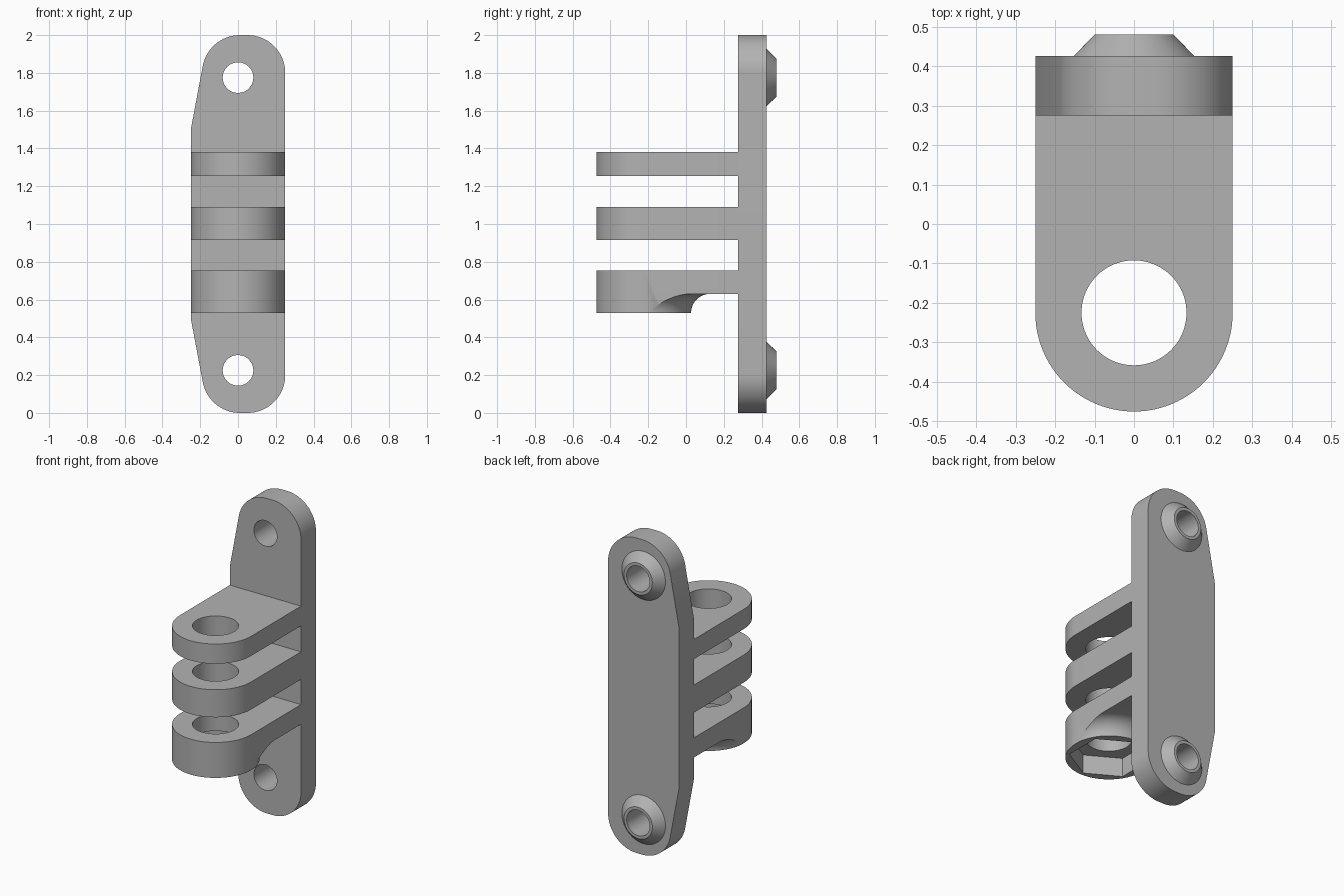
import bpy, bmesh, math
from mathutils import Matrix, Vector

cube = bpy.data.objects.get("Cube")
if cube:
    bpy.data.objects.remove(cube, do_unlink=True)

grey = bpy.data.materials.new("plain_grey")
grey.use_nodes = True
COLOUR = (0.45, 0.45, 0.45, 1)
grey.diffuse_color = COLOUR
grey.node_tree.nodes["Principled BSDF"].inputs["Base Color"].default_value = COLOUR


def finish(name, bm):
    bmesh.ops.recalc_face_normals(bm, faces=bm.faces)
    mesh = bpy.data.meshes.new(name)
    bm.to_mesh(mesh)
    bm.free()
    mesh.materials.append(grey)
    obj = bpy.data.objects.new(name, mesh)
    bpy.context.collection.objects.link(obj)
    return obj


def arc(cx, cy, r, start, end, n=24):
    angles = [math.radians(start + (end - start) * i / n) for i in range(n + 1)]
    return [(cx + r * math.cos(a), cy + r * math.sin(a)) for a in angles]


def prism(name, outline, lo, hi, along_y=False):
    """Extrude an outline along z, or an x-z outline along y."""
    bm = bmesh.new()
    place = (lambda a, b: (a, lo, b)) if along_y else (lambda a, b: (a, b, lo))
    face = bm.faces.new([bm.verts.new(place(a, b)) for a, b in outline])
    out = bmesh.ops.extrude_face_region(bm, geom=[face])
    step = Vector((0, hi - lo, 0)) if along_y else Vector((0, 0, hi - lo))
    bmesh.ops.translate(bm, vec=step, verts=[v for v in out["geom"] if isinstance(v, bmesh.types.BMVert)])
    return finish(name, bm)


def lathe(name, profile, centre, turn=Matrix(), n=96):
    """Revolve an (r, z) profile that starts and ends on the axis."""
    bm = bmesh.new()
    verts = [bm.verts.new((r, 0, z)) for r, z in profile]
    edges = [bm.edges.new(pair) for pair in zip(verts, verts[1:])]
    bmesh.ops.spin(bm, geom=verts + edges, cent=(0, 0, 0), axis=(0, 0, 1), angle=math.tau, steps=n)
    bmesh.ops.remove_doubles(bm, verts=bm.verts, dist=0.0001)
    bmesh.ops.transform(bm, matrix=Matrix.Translation(centre) @ turn, verts=bm.verts)
    return finish(name, bm)


def cut(obj, tool, operation="DIFFERENCE"):
    mod = obj.modifiers.new("cut", "BOOLEAN")
    mod.operation, mod.solver, mod.object = operation, "EXACT", tool
    bpy.context.view_layer.objects.active = obj
    bpy.ops.object.modifier_apply(modifier=mod.name)
    bpy.data.objects.remove(tool, do_unlink=True)


BACK, FACE = 0.425, 0.275
PIN_Y = -0.225
SCREWS = {"lower": 0.225, "upper": 1.775}

# Mounting plate with rounded ends and one tapered side
upper_end = arc(0.05, 1.8, 0.2, 0, 90) + arc(0.01, 1.8, 0.2, 90, 170)
half = upper_end + [(-0.25, 1.5)]
plate = prism("mounting_plate", half + [(x, 2 - z) for x, z in reversed(half)], FACE, BACK, True)

# Conical screw seats on the back, with holes through plate and seats
for label, z in SCREWS.items():
    seat = lathe(label + "_screw_seat", [(0, 0), (0.153, 0), (0.1, 0.055), (0, 0.055)],
                 (0, BACK, z), Matrix.Rotation(-math.pi / 2, 4, "X"))
    for part in (plate, seat):
        cut(part, prism("screw_hole", arc(0, z, 0.081, 0, 360, 64)[:-1], 0, 0.6, True))

# Three hinge prongs with a round end and pin hole
prong_outline = [(0.25, FACE), (-0.25, FACE)] + arc(0, PIN_Y, 0.25, 180, 360, 48)
prongs = {}
for label, lo, hi in (("top", 1.255, 1.38), ("middle", 0.915, 1.09), ("bottom", 0.53, 0.755)):
    prongs[label] = prism(label + "_prong", prong_outline, lo, hi)

# Nut boss under the bottom prong, flaring into its arm
flare = [(0, 0.5), (0.252, 0.5)] + arc(0.352, 0.53, 0.1, 180, 90, 12) + [(1, 0.63), (1, 0.8), (0, 0.8)]
cut(prongs["bottom"], lathe("boss_flare", flare, (0, PIN_Y, 0)), "INTERSECT")

# Hexagonal nut pocket and pin holes
cut(prongs["bottom"], prism("nut_pocket", arc(0, PIN_Y, 0.23, 30, 390, 6)[:-1], 0.4, 0.65))
for prong in prongs.values():
    cut(prong, prism("pin_hole", arc(0, PIN_Y, 0.133, 0, 360, 80)[:-1], 0.3, 1.6))

# Smooth curved walls, keep edges crisp
bpy.ops.object.select_all(action="DESELECT")
for obj in bpy.context.collection.objects:
    if obj.type == "MESH" and obj.data.materials and obj.data.materials[0] == grey:
        obj.select_set(True)
        bpy.context.view_layer.objects.active = obj
bpy.ops.object.shade_smooth_by_angle(angle=math.radians(30))
